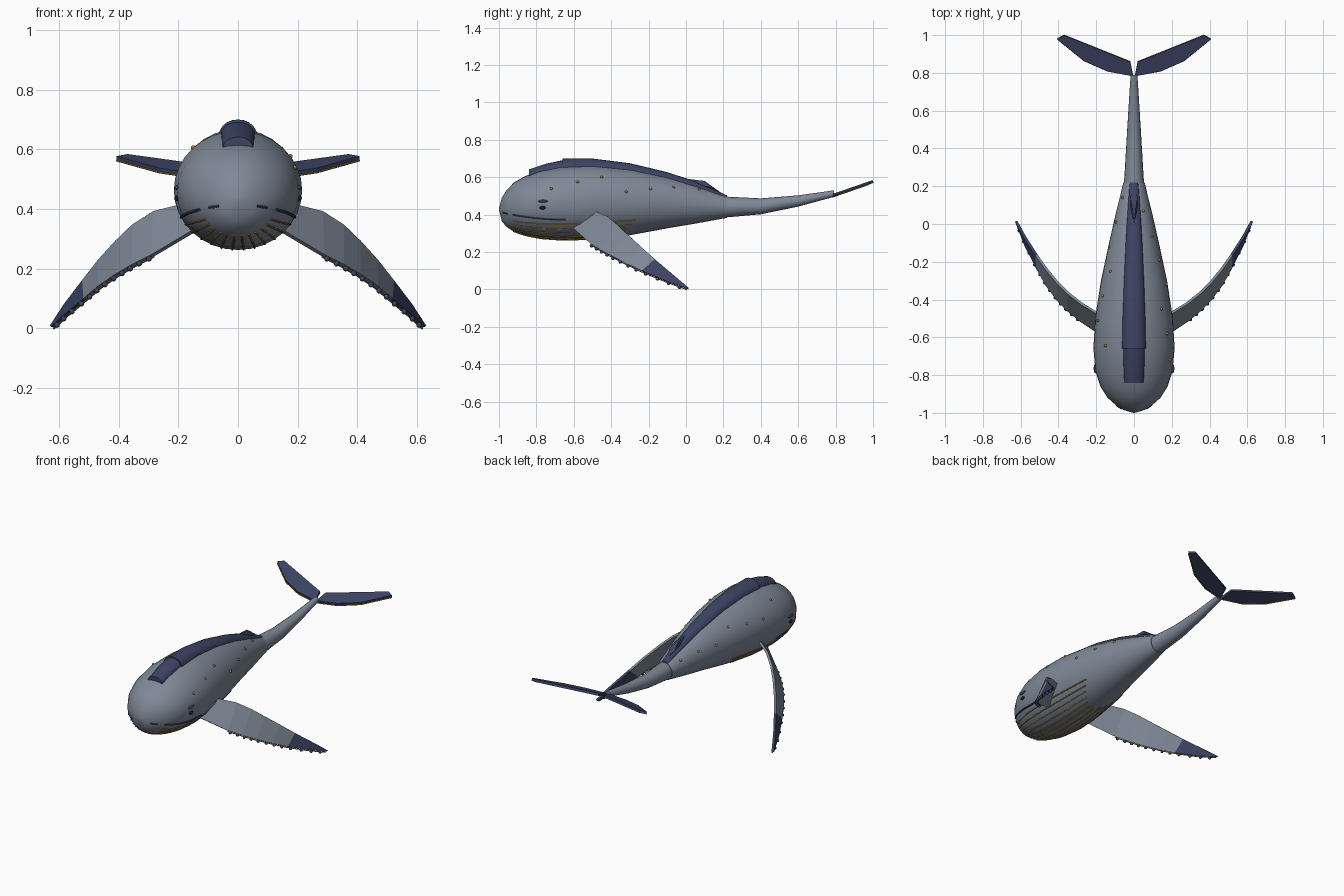
import bpy, bmesh, math
from mathutils import Vector

old = bpy.data.objects.get("Cube")
if old:
    bpy.data.objects.remove(old, do_unlink=True)


def material(name, rgb):
    m = bpy.data.materials.new(name)
    m.use_nodes = True
    m.diffuse_color = (*rgb, 1)
    m.node_tree.nodes["Principled BSDF"].inputs["Base Color"].default_value = (*rgb, 1)
    return m


GREY = material("slate grey", (0.21, 0.25, 0.31))
NAVY = material("navy", (0.046, 0.058, 0.127))
GOLD = material("bronze gold", (0.36, 0.21, 0.04))
BLACK = material("eye black", (0.012, 0.012, 0.02))


def finish(name, bm, mats, smooth=None):
    bmesh.ops.recalc_face_normals(bm, faces=bm.faces)
    mesh = bpy.data.meshes.new(name)
    bm.to_mesh(mesh)
    bm.free()
    for m in mats:
        mesh.materials.append(m)
    ob = bpy.data.objects.new(name, mesh)
    bpy.context.collection.objects.link(ob)
    if smooth:
        bpy.ops.object.select_all(action="DESELECT")
        ob.select_set(True)
        bpy.context.view_layer.objects.active = ob
        bpy.ops.object.shade_smooth_by_angle(angle=math.radians(smooth))
    return ob


def loft(name, rings, mat, smooth=40):
    """Skin closed rings of points and cap both ends."""
    bm = bmesh.new()
    rows = [[bm.verts.new(p) for p in ring] for ring in rings]
    n = len(rows[0])
    for a, b in zip(rows, rows[1:]):
        for i in range(n):
            bm.faces.new((a[i], a[(i + 1) % n], b[(i + 1) % n], b[i]))
    bm.faces.new(rows[0])
    bm.faces.new(rows[-1])
    return finish(name, bm, [mat], smooth)


def tube(name, points, radius, mat):
    rings = []
    for i, p in enumerate(points):
        d = (points[min(i + 1, len(points) - 1)] - points[max(i - 1, 0)]).normalized()
        u = d.cross(Vector((0, 0, 1))).normalized()
        v = d.cross(u)
        rings.append([p + radius * (u * math.cos(a * math.pi / 3) + v * math.sin(a * math.pi / 3))
                      for a in range(6)])
    return loft(name, rings, mat)


def blob(name, centre, size, mat):
    bm = bmesh.new()
    bmesh.ops.create_icosphere(bm, subdivisions=2, radius=1)
    for v in bm.verts:
        v.co = Vector(centre) + Vector(c * s for c, s in zip(v.co, size))
    return finish(name, bm, [mat], 60)


# Body profile: y, half width, top z, bottom z
BODY = [(-1.0, .004, .434, .426), (-.985, .055, .49, .365), (-.96, .095, .53, .335),
        (-.92, .14, .572, .308), (-.86, .178, .606, .288), (-.78, .204, .637, .272),
        (-.66, .215, .662, .263), (-.5, .206, .668, .268), (-.3, .175, .648, .29),
        (-.1, .132, .605, .327), (.05, .098, .558, .352), (.22, .056, .497, .383)]
TAIL = [(.2, .054, .497, .384), (.4, .042, .487, .402), (.6, .03, .503, .443), (.79, .018, .53, .495)]


def section(y):
    for a, b in zip(BODY, BODY[1:]):
        if y <= b[0]:
            t = (y - a[0]) / (b[0] - a[0])
            w, top, low = (p + (q - p) * t for p, q in zip(a[1:], b[1:]))
            return w, (top + low) / 2, (top - low) / 2
    return section(BODY[-1][0])


def on_body(y, angle):
    """Skin point; the angle is measured from the belly, positive towards +x."""
    w, c, h = section(y)
    return Vector((w * math.sin(angle), y, c - h * math.cos(angle)))


def skin_at(x, y):
    w, c, h = section(y)
    return Vector((x, y, c + h * math.sqrt(max(0, 1 - (x / w) ** 2))))


def side_at(s, y, z):
    w, c, h = section(y)
    return Vector((s * w * math.sqrt(max(0, 1 - ((z - c) / h) ** 2)), y, z))


def ellipse(y, w, top, low, n=32):
    return [(w * math.sin(k * math.tau / n), y,
             (top + low) / 2 + (top - low) / 2 * math.cos(k * math.tau / n)) for k in range(n)]


loft("body", [ellipse(*r) for r in BODY], GREY, 60)
loft("tail_stem", [ellipse(*r, n=16) for r in TAIL], GREY, 60)


# Dark arched back plates: y, half width, crest z
def back_plate(name, stations):
    rings = []
    for y, w, crest in stations:
        edge = skin_at(w, y).z - .006
        arch = [(w * math.cos(k * math.pi / 10), y, edge + (crest - edge) * math.sin(k * math.pi / 10))
                for k in range(11)]
        rings.append(arch + [(-w * .8, y, edge - .02), (w * .8, y, edge - .02)])
    loft(name, rings, NAVY, 35)


back_plate("front_back_plate", [(-.84, .052, .642), (-.75, .056, .672), (-.655, .058, .692)])
back_plate("main_back_plate", [(-.66, .064, .7), (-.5, .061, .7), (-.3, .054, .675),
                               (-.1, .045, .627), (.02, .038, .588), (.12, .031, .548),
                               (.22, .024, .503)])

# Low dorsal fin
bm = bmesh.new()
for x, y, z in [(0, .0, .592), (0, .03, .586), (.011, .1, .58), (.02, .14, .547), (.015, .03, .56),
                (0, .2, .508), (0, .1, .53)]:
    for s in ((1, -1) if x else (1,)):
        bm.verts.new((s * x, y, z))
bmesh.ops.convex_hull(bm, input=bm.verts)
finish("dorsal_fin", bm, [NAVY])

# Flipper edges from root to tip
LEAD = [(.15, -.60, .325), (.285, -.51, .245), (.35, -.457, .212), (.405, -.40, .18),
        (.463, -.322, .14), (.512, -.235, .098), (.575, -.11, .046), (.62, .005, .004)]
TRAIL = [(.15, -.50, .422), (.28, -.42, .39), (.35, -.365, .345), (.405, -.31, .292),
         (.463, -.24, .228), (.516, -.165, .16), (.577, -.07, .08), (.624, .015, .008)]
# Fluke outline from the stem outwards and back
FLUKE = [(.005, .785), (.14, .81), (.265, .865), (.407, .98), (.37, 1.0), (.02, .86)]


def thicken(ob, amount):
    mod = ob.modifiers.new("thickness", "SOLIDIFY")
    mod.thickness = amount
    mod.offset = 0


for s, side in ((1, "left"), (-1, "right")):
    mirror = lambda p: Vector((s * p[0], p[1], p[2]))
    lead = [mirror(p) for p in LEAD]
    trail = [mirror(p) for p in TRAIL]

    # Flipper with a dark tip
    bm = bmesh.new()
    rows = [(bm.verts.new(a), bm.verts.new(b)) for a, b in zip(lead, trail)]
    for i, (a, b) in enumerate(zip(rows, rows[1:])):
        bm.faces.new((a[0], a[1], b[1], b[0])).material_index = int(i >= len(rows) - 3)
    thicken(finish(side + "_flipper", bm, [GREY, NAVY]), .014)
    rim = [p + Vector((-s * .003, 0, -.005)) for p in lead[1:]]
    tube(side + "_flipper_rim", rim, .003, GOLD)

    # Knobs along the leading edge
    for a, b in zip(lead[1:], lead[2:]):
        for k in (.2, .7):
            blob(side + "_flipper_knob", a.lerp(b, k) + Vector((0, -.006, -.005)),
                 (.0095, .0095, .0095), NAVY)

    # Tail fluke
    outline = [mirror((x, y, .503 + (y - .785) * .345)) for x, y in FLUKE]
    bm = bmesh.new()
    bm.faces.new([bm.verts.new(p) for p in outline])
    thicken(finish(side + "_fluke", bm, [NAVY]), .015)
    tube(side + "_fluke_rim", [p + Vector((0, 0, -.008)) for p in outline[:4]], .003, GOLD)

    # Mouth line broken near the snout, eye and brow
    for first, last in ((-.978, -.955), (-.925, -.645)):
        ys = [first + k * (last - first) / 10 for k in range(11)]
        tube(side + "_mouth", [side_at(s, y, .372 + .34 * (y + .645) ** 2) for y in ys], .005, NAVY)
    blob(side + "_brow", side_at(s, -.765, .472), (.009, .027, .008), NAVY)
    blob(side + "_eye", side_at(s, -.767, .437), (.01, .017, .01), BLACK)

    # Fine bronze throat pleats
    for k in range(6):
        angle = math.radians(5 + 10 * k)
        ys = [-.925 + j * (.54 + .023 * k) / 14 for j in range(15)]
        tube(side + "_throat_pleat", [on_body(y, s * angle) for y in ys], .0038, GOLD)

# Barnacle spots scattered on the back
SPOTS = [(.19, -.72), (.175, -.58), (.145, -.45), (.17, -.32), (.135, -.19), (.095, -.065), (.05, .07),
         (-.15, -.645), (-.19, -.51), (-.165, -.38), (-.125, -.25), (-.13, -.12), (-.095, .01), (-.06, .14)]
for x, y in SPOTS:
    blob("barnacle", skin_at(x, y), (.008, .008, .008), GOLD)
